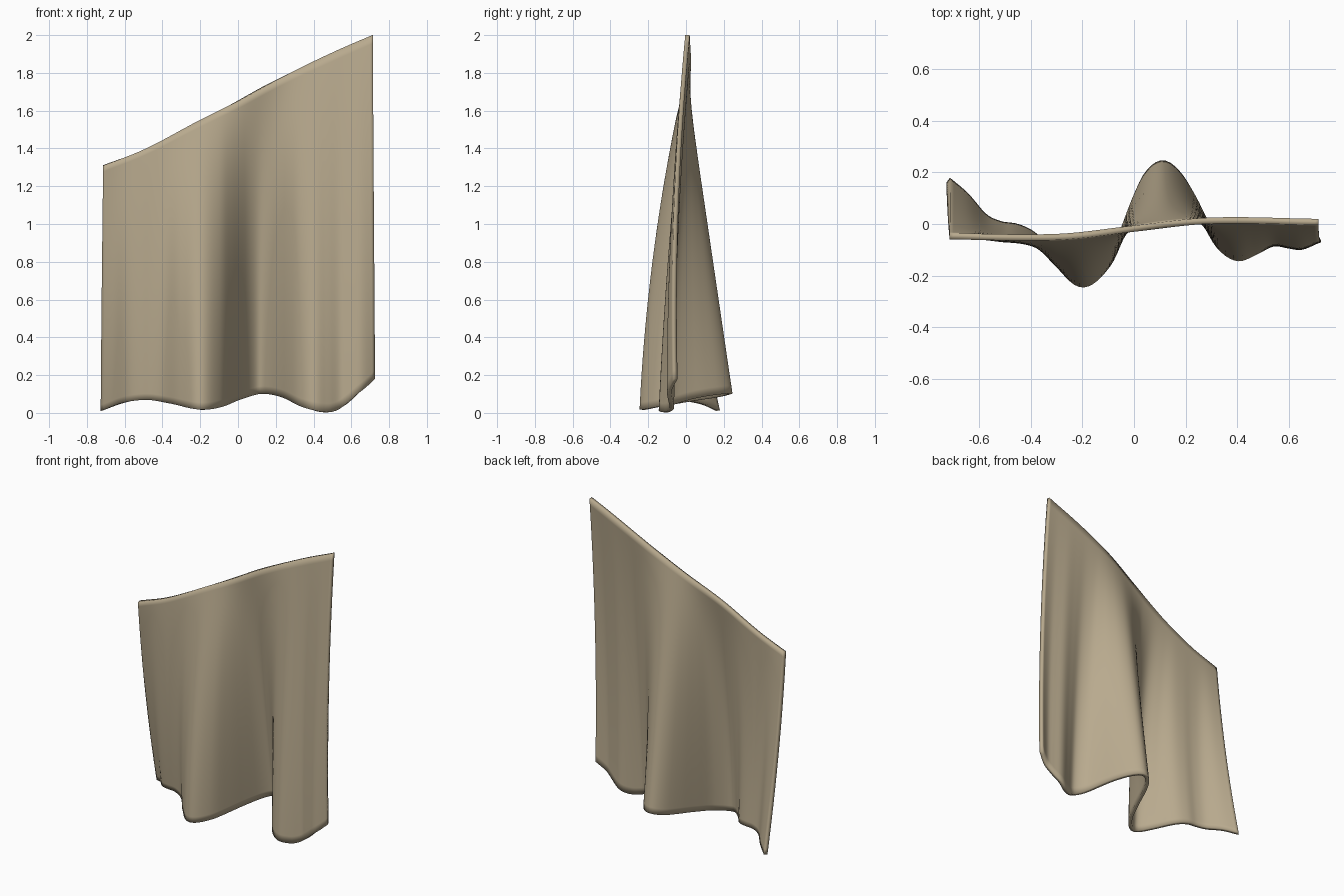
import bpy

if "Cube" in bpy.data.objects:
    bpy.data.objects.remove(bpy.data.objects["Cube"])

# Guide curves: (x, value)
HEM_Y = [(-.72, .17), (-.65, .11), (-.58, .03), (-.52, .0), (-.45, -.012), (-.38, -.05),
         (-.3, -.15), (-.2, -.234), (-.1, -.155), (-.04, -.02), (0, .085), (.05, .19),
         (.11, .235), (.17, .195), (.23, .10), (.28, .0), (.33, -.085), (.4, -.132),
         (.47, -.108), (.54, -.075), (.6, -.083), (.65, -.088), (.72, -.055)]
HEM_Z = [(-.72, .012), (-.6, .055), (-.48, .07), (-.35, .05), (-.2, .017), (-.1, .03),
         (0, .07), (.1, .1), (.17, .1), (.25, .08), (.35, .03), (.47, .003),
         (.55, .03), (.65, .115), (.72, .18)]
TOP_Y = [(-.72, -.048), (-.3, -.05), (0, -.018), (.3, .013), (.72, .008)]
TOP_Z = [(-.72, 1.31), (-.5, 1.395), (-.2, 1.55), (0, 1.652), (.2, 1.76), (.5, 1.905), (.72, 2)]
# Sag of the cloth halfway up
MID_Y = [(-.72, -.02), (-.2, -.03), (.0, -.008), (.11, .0), (.25, -.008), (.72, -.028)]


def curve(pts, x):
    """Smooth Hermite interpolation through the guide points."""
    n = len(pts)
    i = 0
    while i < n - 2 and x > pts[i + 1][0]:
        i += 1

    def slope(k):
        a, b = pts[max(k - 1, 0)], pts[min(k + 1, n - 1)]
        return (b[1] - a[1]) / (b[0] - a[0])

    (x0, y0), (x1, y1) = pts[i], pts[i + 1]
    h = x1 - x0
    t = (x - x0) / h
    return ((1 + 2 * t) * (1 - t) ** 2 * y0 + t * (1 - t) ** 2 * h * slope(i)
            + t * t * (3 - 2 * t) * y1 + t * t * (t - 1) * h * slope(i + 1))


# Draped cloth panel: straight-ish top edge falling into deep folds at the hem
COLS, ROWS = 96, 40
verts, faces = [], []
for r in range(ROWS + 1):
    t = r / ROWS
    for c in range(COLS + 1):
        x = -.72 + 1.44 * c / COLS
        y = curve(HEM_Y, x) * (1 - t) + curve(TOP_Y, x) * t + curve(MID_Y, x) * 4 * t * (1 - t)
        z = curve(HEM_Z, x) * (1 - t) + curve(TOP_Z, x) * t
        verts.append((x * (1 - .008 * t), y, z))
for r in range(ROWS):
    for c in range(COLS):
        a = r * (COLS + 1) + c
        faces.append((a, a + 1, a + COLS + 2, a + COLS + 1))

mesh = bpy.data.meshes.new("curtain")
mesh.from_pydata(verts, [], faces)
curtain = bpy.data.objects.new("curtain", mesh)
bpy.context.collection.objects.link(curtain)
mesh.polygons.foreach_set("use_smooth", [True] * len(faces))

# Cloth thickness
solid = curtain.modifiers.new("thickness", 'SOLIDIFY')
solid.thickness = .024
solid.offset = 0

# Linen colour
linen = bpy.data.materials.new("linen")
linen.diffuse_color = (.48, .40, .27, 1)
linen.use_nodes = True
linen.node_tree.nodes["Principled BSDF"].inputs["Base Color"].default_value = linen.diffuse_color
mesh.materials.append(linen)
